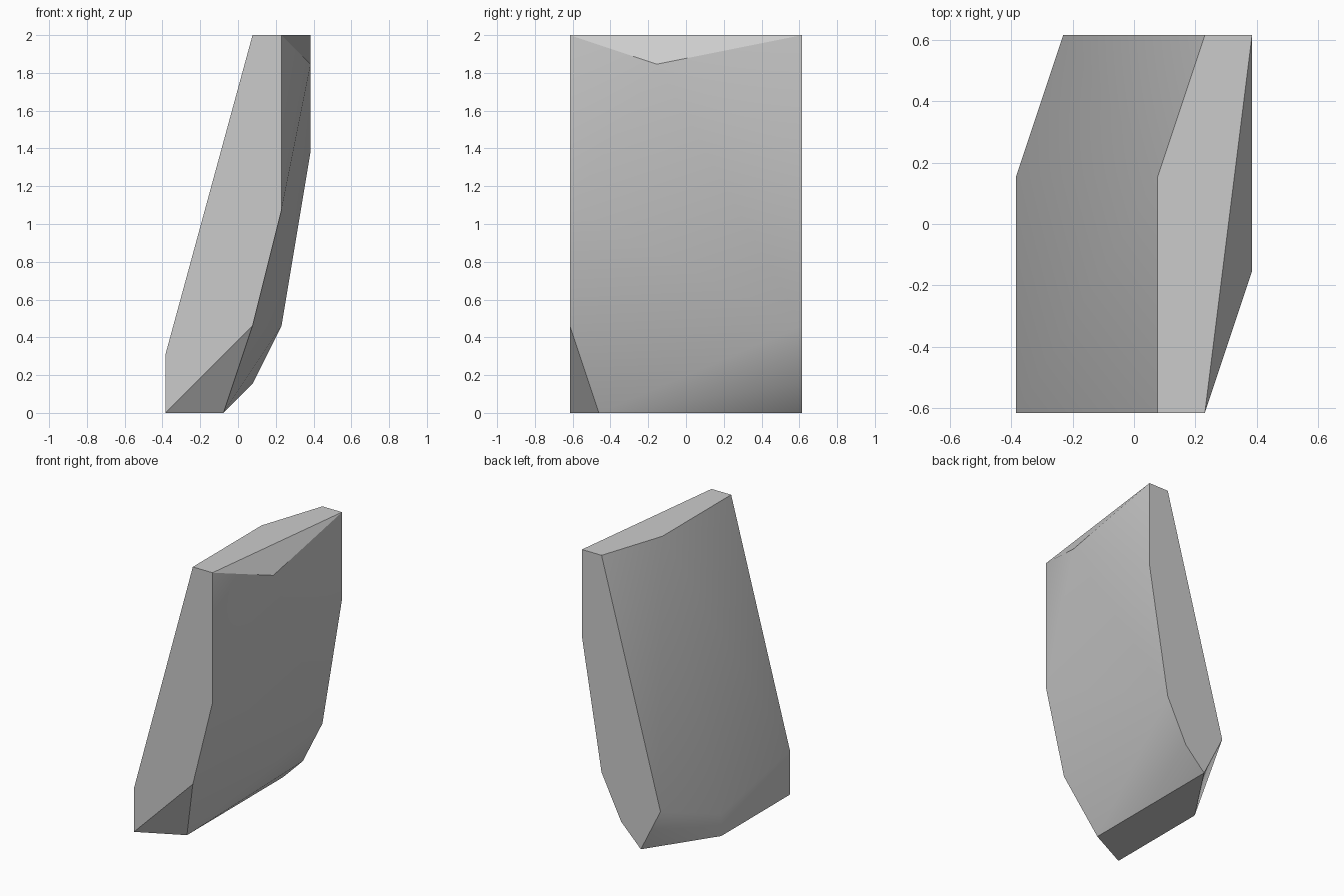
import bpy
import bmesh
from mathutils import Vector

cube = bpy.data.objects.get("Cube")
if cube:
    bpy.data.objects.remove(cube, do_unlink=True)

UNIT = 2 / 13  # the panel is laid out on a grid thirteen units tall

grey = bpy.data.materials.new("plain grey")
grey.use_nodes = True
grey.diffuse_color = (0.6, 0.6, 0.6, 1)
grey.node_tree.nodes["Principled BSDF"].inputs["Base Color"].default_value = grey.diffuse_color


def profile(y, points):
    """Corner points of a side outline standing at depth y."""
    return [Vector((x, y, z)) * UNIT for x, z in points]


def vertex_at(bm, x, y, z):
    """The skin corner nearest to a grid position."""
    target = Vector((x, y, z)) * UNIT
    return min(bm.verts, key=lambda v: (v.co - target).length)


# Front outline, its lower corner cut away
corners = profile(-4, [(-2.5, 0), (-2.5, 2), (0.5, 13), (1.5, 13), (1.5, 7), (0.5, 3)])
corners += profile(-3, [(-0.5, 0)])
# Corner of the cut top edge
corners += profile(-1, [(2.5, 12)])
# Ridge along the inner side
corners += profile(1, [(-2.5, 0), (-2.5, 1), (0.5, 13)])
# Back outline, curving under to the foot
corners += profile(4, [(-1.5, 2), (1.5, 13), (2.5, 13), (2.5, 9), (1.5, 3), (0.5, 1), (-0.5, 0)])

# Wrap the outlines in one closed faceted skin
bm = bmesh.new()
for corner in corners:
    bm.verts.new(corner)
bmesh.ops.convex_hull(bm, input=bm.verts)
bmesh.ops.recalc_face_normals(bm, faces=bm.faces)

# Turn the fold of the outer side so it runs from the top cut to the back curve
fold = bm.edges.get((vertex_at(bm, 1.5, -4, 7), vertex_at(bm, 2.5, 4, 9)))
if fold:
    bmesh.ops.rotate_edges(bm, edges=[fold], use_ccw=False)
bmesh.ops.dissolve_limit(bm, angle_limit=0.002, verts=bm.verts, edges=bm.edges)

mesh = bpy.data.meshes.new("curved_panel")
bm.to_mesh(mesh)
bm.free()
mesh.materials.append(grey)

panel = bpy.data.objects.new("curved_panel", mesh)
bpy.context.collection.objects.link(panel)
bpy.context.view_layer.objects.active = panel
panel.select_set(True)
bpy.ops.object.shade_smooth_by_angle(angle=0.52)
